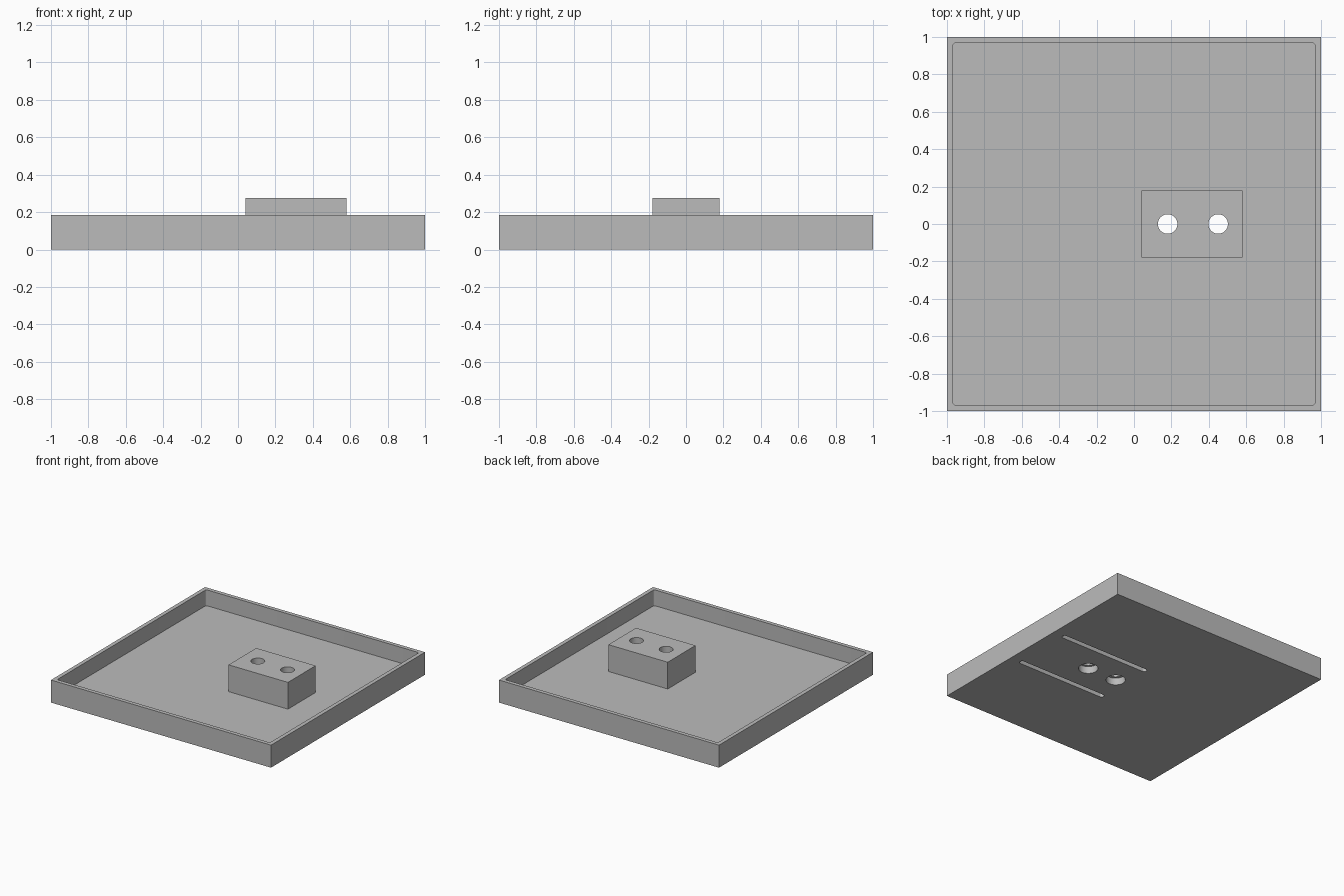
import bpy
import bmesh
from math import cos, sin, pi
from mathutils import Vector

# Main sizes
WALL_TOP = 0.185
FLOOR = 0.055
RIM = 0.033
BLOCK_TOP = 0.275
HOLE_X = (0.18, 0.45)

if "Cube" in bpy.data.objects:
    bpy.data.objects.remove(bpy.data.objects["Cube"])

grey = bpy.data.materials.new("plain grey")
grey.use_nodes = True
colour = (0.5, 0.5, 0.5, 1)
grey.diffuse_color = colour
grey.node_tree.nodes["Principled BSDF"].inputs["Base Color"].default_value = colour


def rounded_box(name, x, y, z, radius=0, steps=6):
    """Upright prism over the given spans, with rounded vertical corners."""
    bm = bmesh.new()
    outline = []
    corners = ((x[1], y[1], -1, -1), (x[0], y[1], 1, -1),
               (x[0], y[0], 1, 1), (x[1], y[0], -1, 1))
    for quarter, (cx, cy, sx, sy) in enumerate(corners):
        for i in range(steps + 1 if radius else 1):
            a = (quarter + i / steps) * pi / 2
            outline.append((cx + radius * (sx + cos(a)) if radius else cx,
                            cy + radius * (sy + sin(a)) if radius else cy, z[0]))
    base = bm.faces.new([bm.verts.new(p) for p in outline])
    top = bmesh.ops.extrude_face_region(bm, geom=[base])["geom"]
    bmesh.ops.translate(bm, vec=Vector((0, 0, z[1] - z[0])),
                        verts=[v for v in top if isinstance(v, bmesh.types.BMVert)])
    bmesh.ops.remove_doubles(bm, verts=bm.verts, dist=1e-5)
    bmesh.ops.recalc_face_normals(bm, faces=bm.faces)
    mesh = bpy.data.meshes.new(name)
    bm.to_mesh(mesh)
    bm.free()
    mesh.materials.append(grey)
    obj = bpy.data.objects.new(name, mesh)
    bpy.context.collection.objects.link(obj)
    return obj


def round_bar(name, x, radius, z):
    return rounded_box(name, (x - radius, x + radius), (-radius, radius), z, radius, 12)


def combine(target, tool, operation):
    """Apply a boolean and discard the tool."""
    bpy.context.view_layer.objects.active = target
    mod = target.modifiers.new("combine", "BOOLEAN")
    mod.operation = operation
    mod.solver = "EXACT"
    mod.object = tool
    bpy.ops.object.modifier_apply(modifier=mod.name)
    bpy.data.objects.remove(tool)


# Open tray with a thin rim
tray = rounded_box("tray_with_block", (-1, 1), (-1, 1), (0, WALL_TOP))
inner = 1 - RIM
combine(tray, rounded_box("tray_hollow", (-inner, inner), (-inner, inner),
                          (FLOOR, 0.4), 0.012), "DIFFERENCE")

# Raised mounting block
combine(tray, rounded_box("mounting_block", (0.04, 0.58), (-0.18, 0.18),
                          (FLOOR / 2, BLOCK_TOP)), "UNION")

# Screw holes, widened from below
for x in HOLE_X:
    combine(tray, round_bar("screw_hole", x, 0.052, (-0.1, 0.4)), "DIFFERENCE")
    combine(tray, round_bar("counterbore", x, 0.073, (-0.1, 0.058)), "DIFFERENCE")

# Blind slots in the underside
for side in (-1, 1):
    y = 0.25 * side
    combine(tray, rounded_box("underside_slot", (0.09, 0.91), (y - 0.02, y + 0.02),
                              (-0.1, 0.035), 0.0199), "DIFFERENCE")

# Smooth the round walls only
bpy.ops.object.select_all(action="DESELECT")
tray.select_set(True)
bpy.context.view_layer.objects.active = tray
bpy.ops.object.shade_smooth_by_angle(angle=pi / 6)
